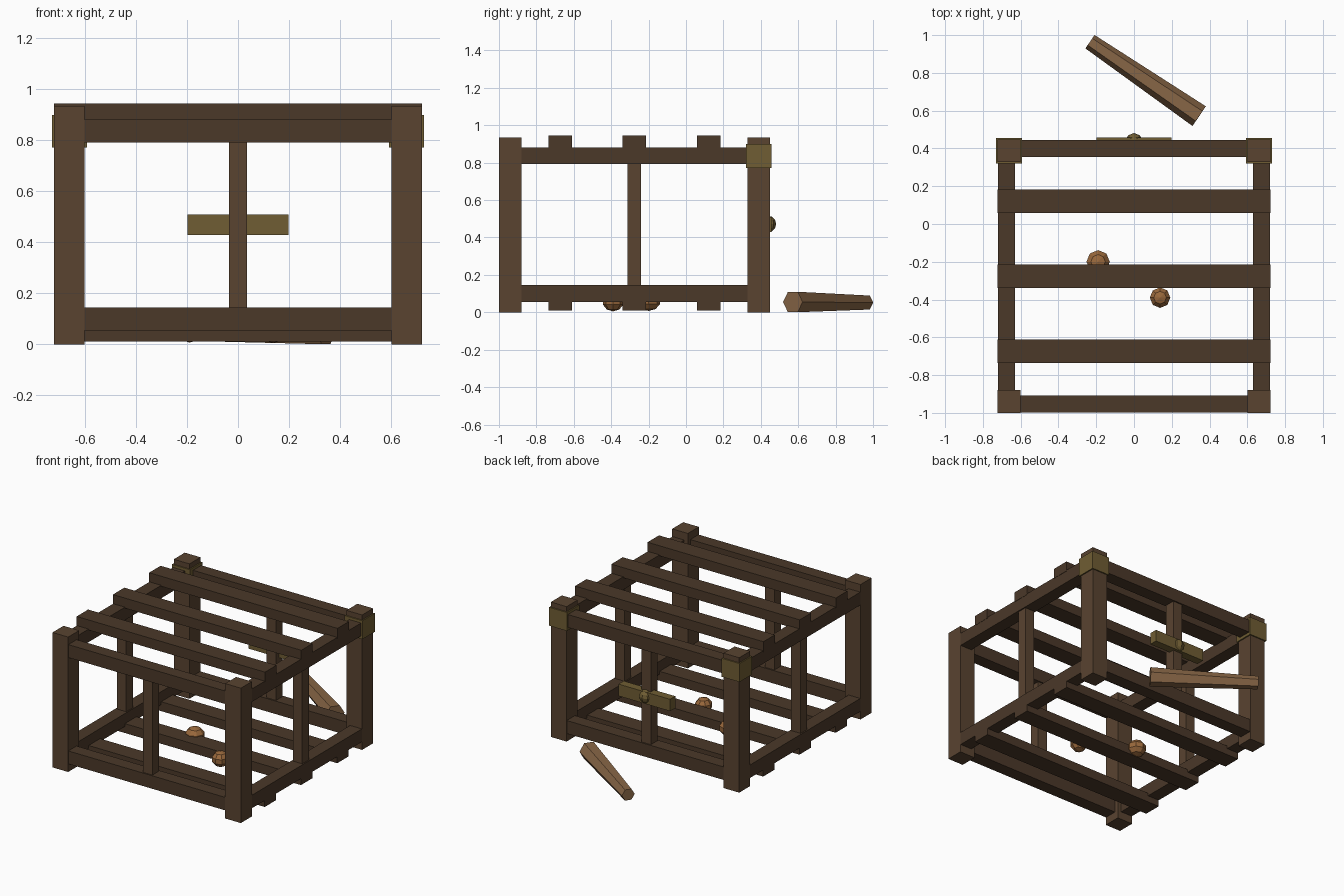
import bpy
from mathutils import Vector

if "Cube" in bpy.data.objects:
    bpy.data.objects.remove(bpy.data.objects["Cube"])


def mat(name, rgb):
    m = bpy.data.materials.new(name)
    m.diffuse_color = (*rgb, 1)
    m.use_nodes = True
    m.node_tree.nodes["Principled BSDF"].inputs["Base Color"].default_value = m.diffuse_color
    return m


POST = mat("post_wood", (0.10, 0.057, 0.03))
RAIL = mat("rail_wood", (0.07, 0.04, 0.022))
BRASS = mat("dull_brass", (0.16, 0.11, 0.033))
CLUB = mat("club_wood", (0.24, 0.13, 0.06))
LUMP = mat("orange_lump", (0.32, 0.14, 0.045))


def box(name, x, y, z, m):
    """Box from (min, max) pairs on each axis."""
    bpy.ops.mesh.primitive_cube_add(size=1, location=[(a + b) / 2 for a, b in (x, y, z)])
    o = bpy.context.object
    o.name = name
    o.scale = [b - a for a, b in (x, y, z)]
    bpy.ops.object.transform_apply(location=False, rotation=False, scale=True)
    o.data.materials.append(m)
    return o


def around(c, w):
    return (c - w / 2, c + w / 2)


def ball(name, loc, scale, segs, rings, m):
    bpy.ops.mesh.primitive_uv_sphere_add(segments=segs, ring_count=rings, radius=1, location=loc)
    o = bpy.context.object
    o.name = name
    o.scale = scale
    o.data.materials.append(m)
    return o


X, Y0, Y1 = 0.722, -1.0, 0.448   # cage extents
YC = (Y0 + Y1) / 2

# corner posts, with brass brackets on the back pair
for s, side in ((-1, "left"), (1, "right")):
    px = s * (X - 0.06)
    for y, end in ((Y0 + 0.06, "front"), (Y1 - 0.06, "back")):
        box(f"{end}_{side}_post", around(px, 0.12), around(y, 0.12), (0, 0.935), POST)
    box(f"{side}_bracket", around(px, 0.137), around(Y1 - 0.06, 0.137), (0.772, 0.9), BRASS)

# top and bottom rails on all four sides
e = 0.002
for level, z in (("bottom", (0.055, 0.145)), ("top", (0.792, 0.882))):
    for y, end in ((Y0 + e + 0.045, "front"), (Y1 - e - 0.045, "back")):
        box(f"{level}_{end}_rail", (-X + 0.05, X - 0.05), around(y, 0.09), z, RAIL)
    for s, side in ((-1, "left"), (1, "right")):
        box(f"{level}_{side}_rail", around(s * (X - e - 0.045), 0.09),
            (Y0 + 0.05, Y1 - 0.05), z, RAIL)

# middle uprights of each side
for y, end in ((Y0 + 0.047, "front"), (Y1 - 0.047, "back")):
    box(f"{end}_upright", around(0, 0.072), around(y, 0.072), (0.13, 0.8), POST)
for s, side in ((-1, "left"), (1, "right")):
    box(f"{side}_upright", around(s * (X - 0.047), 0.072), around(YC, 0.072), (0.13, 0.8), POST)

# roof and floor slats
for i in (-1, 0, 1):
    y = around(YC + i * 0.397, 0.125)
    box("roof_slat", (-X, X), y, (0.875, 0.945), RAIL)
    box("floor_slat", (-X + e, X - e), y, (0.01, 0.075), RAIL)

# latch bar and knob on the back
box("latch_bar", (-0.198, 0.198), (0.4, 0.457), (0.428, 0.51), BRASS)
ball("latch_knob", (0, 0.437, 0.472), (0.045, 0.045, 0.045), 8, 6, BRASS)

# lumps on the cage floor
ball("left_lump", (-0.19, -0.2, 0.062), (0.065, 0.065, 0.055), 8, 5, LUMP)
ball("right_lump", (0.138, -0.39, 0.057), (0.057, 0.057, 0.052), 8, 5, LUMP)

# tapered six-sided club lying behind the cage
a, b = Vector((0.345, 0.571, 0.055)), Vector((-0.233, 0.965, 0.052))
d = b - a
bpy.ops.mesh.primitive_cone_add(vertices=6, radius1=0.063, radius2=0.043,
                                depth=d.length, location=(a + b) / 2)
club = bpy.context.object
club.name = "club"
side = Vector((0, 0, 1)).cross(d).normalized()   # put corners sideways, flats up and down
axis = d.normalized()
up = axis.cross(side)
from mathutils import Matrix
club.rotation_euler = Matrix((up, side, axis)).transposed().to_euler()
club.data.materials.append(CLUB)
